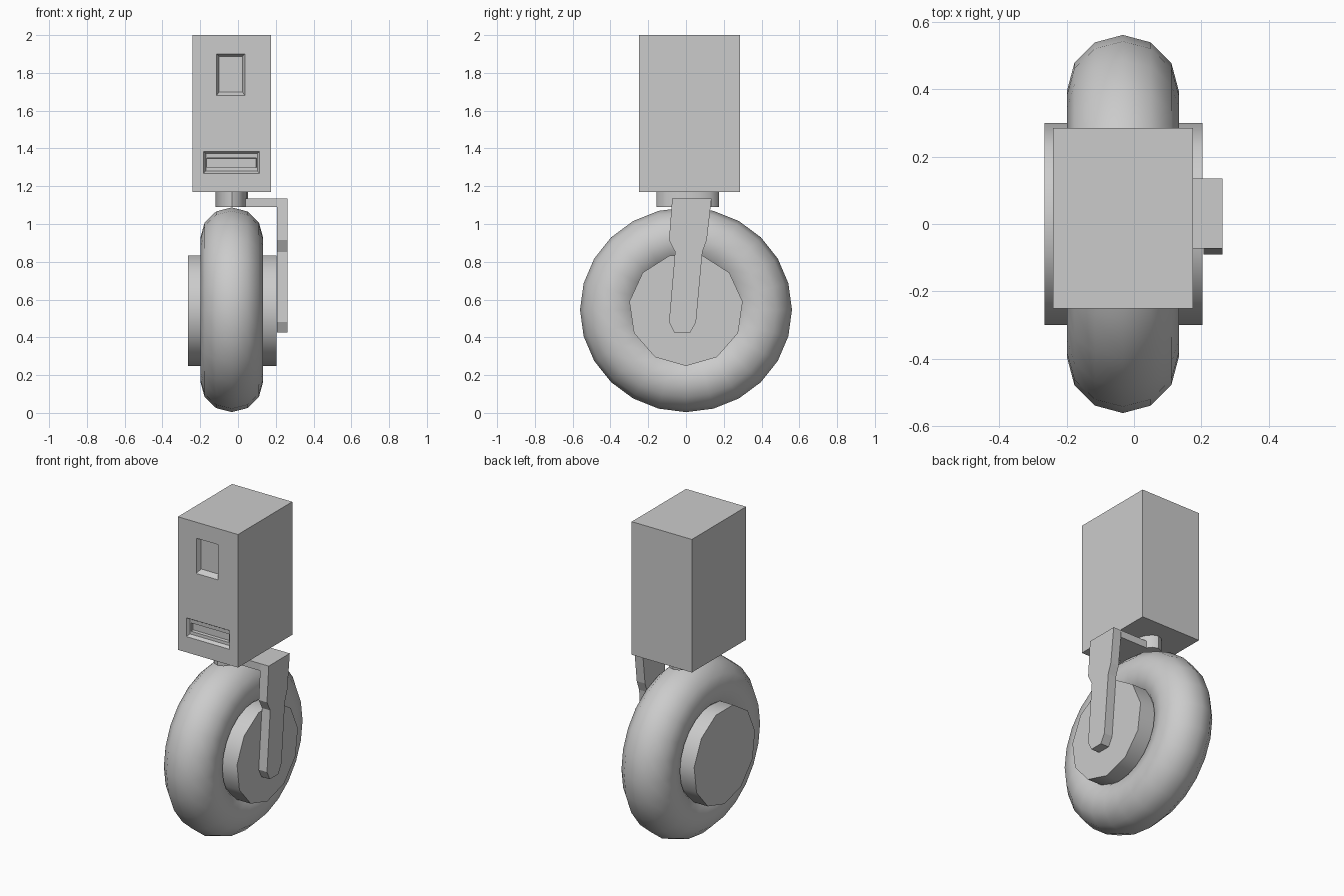
import bpy, bmesh
from math import sin, cos, pi, radians

if "Cube" in bpy.data.objects:
    bpy.data.objects.remove(bpy.data.objects["Cube"])


def loft(name, rings):
    """Closed solid skinned through rings of equal point count, with end caps."""
    bm = bmesh.new()
    vs = [[bm.verts.new(p) for p in r] for r in rings]
    n = len(vs[0])
    for a, b in zip(vs, vs[1:]):
        for i in range(n):
            j = (i + 1) % n
            bm.faces.new((a[i], a[j], b[j], b[i]))
    bm.faces.new(vs[0][::-1])
    bm.faces.new(vs[-1])
    bmesh.ops.recalc_face_normals(bm, faces=bm.faces)
    me = bpy.data.meshes.new(name)
    bm.to_mesh(me)
    bm.free()
    ob = bpy.data.objects.new(name, me)
    bpy.context.collection.objects.link(ob)
    return ob


def rect_y(x0, x1, z0, z1, y):
    return [(x0, y, z0), (x1, y, z0), (x1, y, z1), (x0, y, z1)]


def smooth(ob, deg=35):
    bpy.ops.object.select_all(action='DESELECT')
    ob.select_set(True)
    bpy.context.view_layer.objects.active = ob
    bpy.ops.object.shade_smooth_by_angle(angle=radians(deg))


CX, CZ = -0.033, 0.547

# Housing block with two recesses in its front face
front = -0.25
housing = loft("housing", [rect_y(-0.24, 0.175, 1.17, 2.0, front),
                           rect_y(-0.24, 0.175, 1.17, 2.0, 0.285)])


def recess(name, rings):
    """Cut a stepped pocket; each ring is (x0, x1, z0, z1, depth)."""
    rings = [(*rings[0][:4], -0.05)] + rings
    cutter = loft(name, [rect_y(*r[:4], front + r[4]) for r in rings])
    cutter.hide_render = True
    mod = housing.modifiers.new(name, 'BOOLEAN')
    mod.operation = 'DIFFERENCE'
    mod.solver = 'EXACT'
    mod.object = cutter
    bpy.context.view_layer.objects.active = housing
    bpy.ops.object.modifier_apply(modifier=name)
    bpy.data.objects.remove(cutter)


recess("window_recess", [(-0.113, 0.037, 1.68, 1.90, 0.0),
                         (-0.10, 0.023, 1.70, 1.888, 0.03)])
recess("slot_recess", [(-0.182, 0.115, 1.268, 1.385, 0.0),
                       (-0.17, 0.103, 1.28, 1.373, 0.02),
                       (-0.165, 0.098, 1.298, 1.35, 0.021),
                       (-0.163, 0.096, 1.30, 1.348, 0.04)])

# Oval swivel neck
ring = [(2 * pi * i / 16) for i in range(16)]
neck = loft("swivel_neck", [[(CX + 0.086 * cos(t), 0.01 + 0.165 * sin(t), z)
                             for t in ring] for z in (1.09, 1.172)])
smooth(neck)

# Tyre
bpy.ops.mesh.primitive_torus_add(major_segments=24, minor_segments=12,
                                 major_radius=0.395, minor_radius=0.166,
                                 location=(CX, 0, CZ - 0.001),
                                 rotation=(0, pi / 2, 0))
tyre = bpy.context.object
tyre.name = "tyre"
tyre.scale.x = 0.966
bpy.ops.object.transform_apply(location=False, rotation=True, scale=True)
smooth(tyre)

# Eleven-sided hub, one corner pointing down
hub = loft("hub", [[(x, 0.303 * sin(2 * pi * i / 11), CZ - 0.299 * cos(2 * pi * i / 11))
                    for i in range(11)] for x in (-0.266, 0.203)])
smooth(hub)

# Fork arm: waisted side plate plus the bracket reaching under the housing
side = [(-0.073, 1.135), (-0.09, 0.915), (-0.058, 0.853), (-0.09, 0.48),
        (-0.062, 0.425), (0.022, 0.425), (0.053, 0.48), (0.087, 0.853),
        (0.11, 0.915), (0.135, 1.135)]
loft("fork_arm", [[(x, y, z) for y, z in side] for x in (0.206, 0.263)])
loft("fork_bracket", [rect_y(0.0, 0.21, 1.09, 1.135, y) for y in (-0.073, 0.135)])
